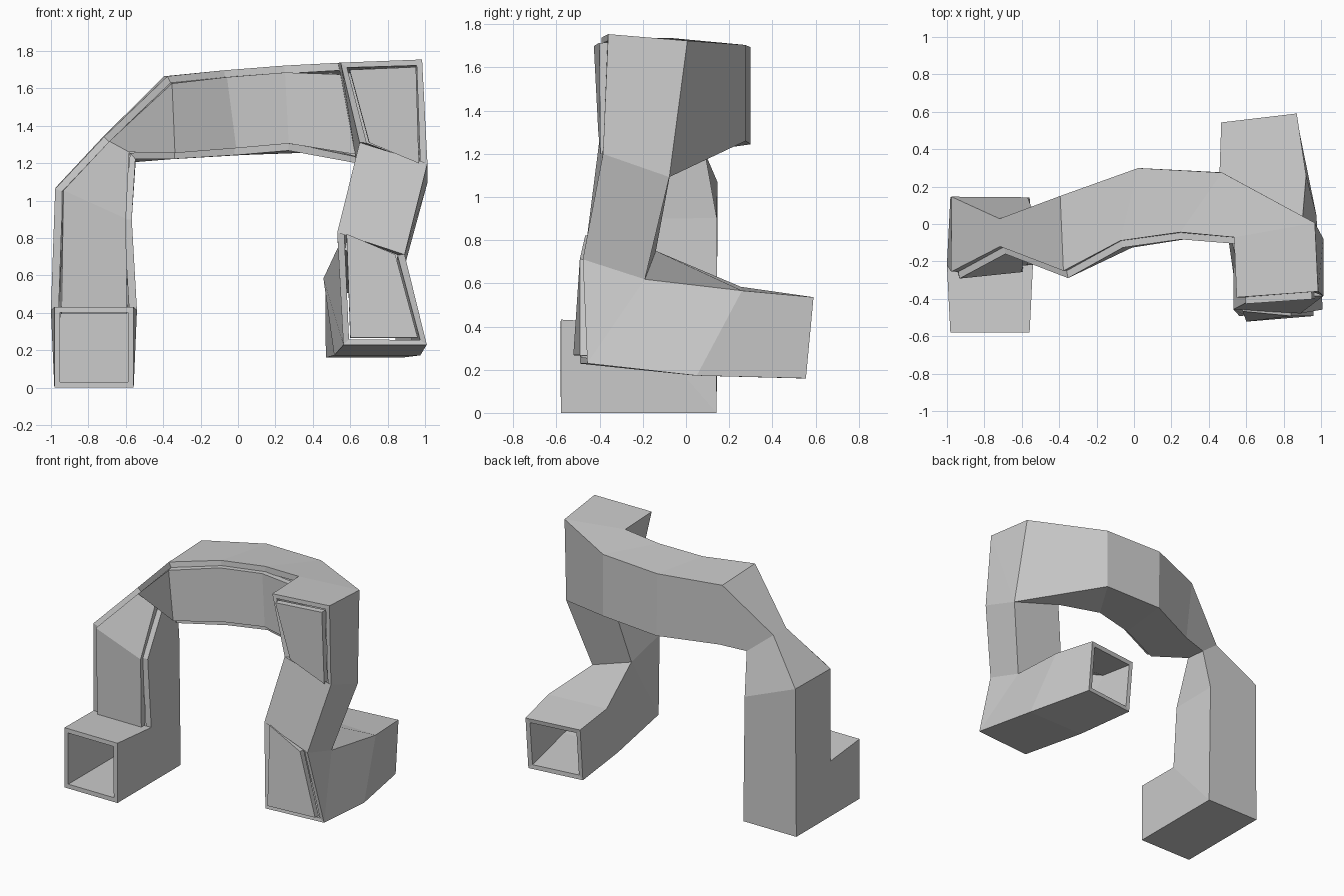
import bpy, bmesh

if "Cube" in bpy.data.objects:
    bpy.data.objects.remove(bpy.data.objects["Cube"])

WALL = 0.037


def box_section(y_top, y_bottom, flare):
    """Square section of the left foot: top edge and bottom edge at given depths."""
    return [(-.945 + flare, y_top, .395), (-.595 - flare, y_top, .395),
            (-.595, y_bottom, .037), (-.945, y_bottom, .037)]


# Each section: outer-front, inner-front, inner-back, outer-back corner
left_leg = [
    box_section(-.58, -.58, 0),
    box_section(-.22, .105, .0),
    [(-.94, -.255, 1.05), (-.605, -.22, .90), (-.605, .105, .90), (-.94, .11, 1.05)],
    [(-.69, -.12, 1.315), (-.58, -.07, 1.26), (-.57, .03, 1.23), (-.69, 0, 1.315)],
]
arch = [
    [(-.36, -.25, 1.63), (-.34, -.22, 1.26), (-.35, .10, 1.26), (-.37, .12, 1.63)],
    [(-.07, -.09, 1.66), (-.02, -.09, 1.28), (.03, .26, 1.28), (.03, .26, 1.66)],
    [(.25, -.045, 1.685), (.27, -.045, 1.305), (.46, .235, 1.295), (.46, .235, 1.67)],
]
# Elbow edges shared by neighbouring sections
upper_l, upper_r = (.68, -.07, 1.24), (.96, -.115, 1.11)
lower_l, lower_r = (.59, -.17, .73), (.83, -.21, .60)
right_leg = [
    [(.56, -.07, 1.675), upper_l, upper_r, (.93, -.02, 1.69)],
    [(.595, -.39, 1.70), upper_l, upper_r, (.95, -.365, 1.715)],
    [(.70, -.37, 1.31), upper_l, upper_r, (.965, -.36, 1.20)],
    [(.58, -.43, .82), lower_l, lower_r, (.84, -.455, .71)],
    [(.60, -.485, .265), lower_l, lower_r, (.96, -.455, .265)],
    [(.55, .05, .21), (.50, .25, .545), (.885, .25, .535), (.93, .05, .21)],
    [(.505, .51, .197), (.505, .54, .50), (.835, .58, .50), (.835, .55, .197)],
]


def square_duct(name, sections, panels):
    """Loft a hollow square duct; panels (segment, side) are loose cover plates."""
    bm = bmesh.new()
    made = {}

    def vert(co):
        if co not in made:
            made[co] = bm.verts.new(co)
        return made[co]

    covers = []
    for i, (a, b) in enumerate(zip(sections, sections[1:])):
        for s in range(4):
            n = (s + 1) % 4
            corners = list(dict.fromkeys([a[s], a[n], b[n], b[s]]))
            if len(corners) > 2:
                face = bm.faces.new([vert(c) for c in corners])
                if (i, s) in panels:
                    covers.append(face)
    bmesh.ops.recalc_face_normals(bm, faces=bm.faces)
    bmesh.ops.split(bm, geom=covers)
    bm.normal_update()
    # Push walls outward, leaving notched corners around the cover plates
    moves = [(v, v.normal * WALL * min(v.calc_shell_factor(), 1.8)) for v in bm.verts]
    for v, move in moves:
        v.co += move
    mesh = bpy.data.meshes.new(name)
    bm.to_mesh(mesh)
    bm.free()
    obj = bpy.data.objects.new(name, mesh)
    bpy.context.collection.objects.link(obj)
    solid = obj.modifiers.new("walls", 'SOLIDIFY')
    solid.thickness = 0.043
    solid.offset = -1
    return obj


front_plates = {(i, 0) for i in range(1, 7)}
right_plates = {(8, 3), (10, 3)}
square_duct("arched_duct", left_leg + arch + right_leg, front_plates | right_plates)
